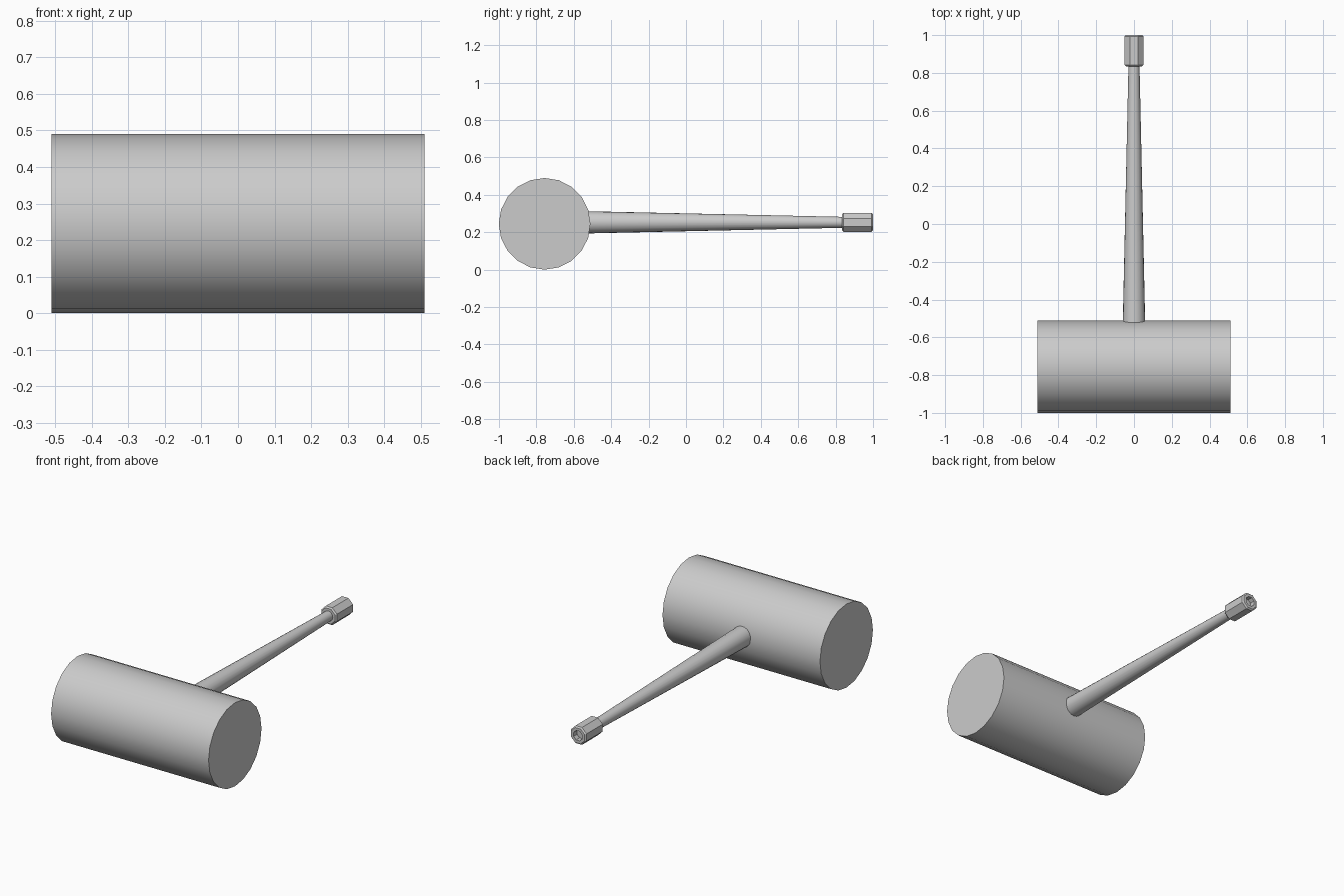
import bpy, bmesh, math
from mathutils import Matrix

if "Cube" in bpy.data.objects:
    bpy.data.objects.remove(bpy.data.objects["Cube"])

grey = bpy.data.materials.new("plain grey")
grey.diffuse_color = (0.6, 0.6, 0.6, 1)
grey.use_nodes = True
grey.node_tree.nodes["Principled BSDF"].inputs["Base Color"].default_value = grey.diffuse_color

CY, CZ = -0.756, 0.245   # head axis
HZ = 0.253               # handle axis height


def lathe(name, profile, sides, matrix, closed=False, phase=0.0, angle=30):
    """Spin (radius, height) points round local z; cap the ends unless closed."""
    bm = bmesh.new()
    rings = []
    for r, h in profile:
        rings.append([bm.verts.new((r * math.cos(phase + 2 * math.pi * i / sides),
                                    r * math.sin(phase + 2 * math.pi * i / sides), h))
                      for i in range(sides)])
    pairs = list(zip(rings, rings[1:]))
    if closed:
        pairs.append((rings[-1], rings[0]))
    for a, b in pairs:
        for i in range(sides):
            j = (i + 1) % sides
            bm.faces.new((a[i], a[j], b[j], b[i]))
    if not closed:
        bm.faces.new(rings[0])
        bm.faces.new(rings[-1])
    bm.transform(matrix)
    bmesh.ops.recalc_face_normals(bm, faces=bm.faces[:])
    mesh = bpy.data.meshes.new(name)
    bm.to_mesh(mesh)
    bm.free()
    mesh.materials.append(grey)
    ob = bpy.data.objects.new(name, mesh)
    bpy.context.collection.objects.link(ob)
    bpy.ops.object.select_all(action='DESELECT')
    ob.select_set(True)
    bpy.context.view_layer.objects.active = ob
    bpy.ops.object.shade_smooth_by_angle(angle=math.radians(angle))
    return ob


# Big cylindrical head lying along x
lathe("mallet_head", [(0.245, -0.51), (0.245, 0.51)], 20,
      Matrix.Translation((0, CY, CZ)) @ Matrix.Rotation(math.pi / 2, 4, 'Y'))

# Tapered handle along y, sunk a little into the head
along_y = Matrix.Translation((0, 0, HZ)) @ Matrix.Rotation(-math.pi / 2, 4, 'X')
lathe("handle", [(0.060, -0.56), (0.029, 0.85), (0.027, 0.97)], 20, along_y)

# Eight-sided grip sleeve with bevelled rims and an open end
lathe("grip_sleeve", [(0.030, 0.835), (0.047, 0.835), (0.055, 0.843), (0.055, 0.992),
                      (0.047, 1.0), (0.030, 1.0)], 8, along_y,
      closed=True, phase=math.pi / 8, angle=20)
